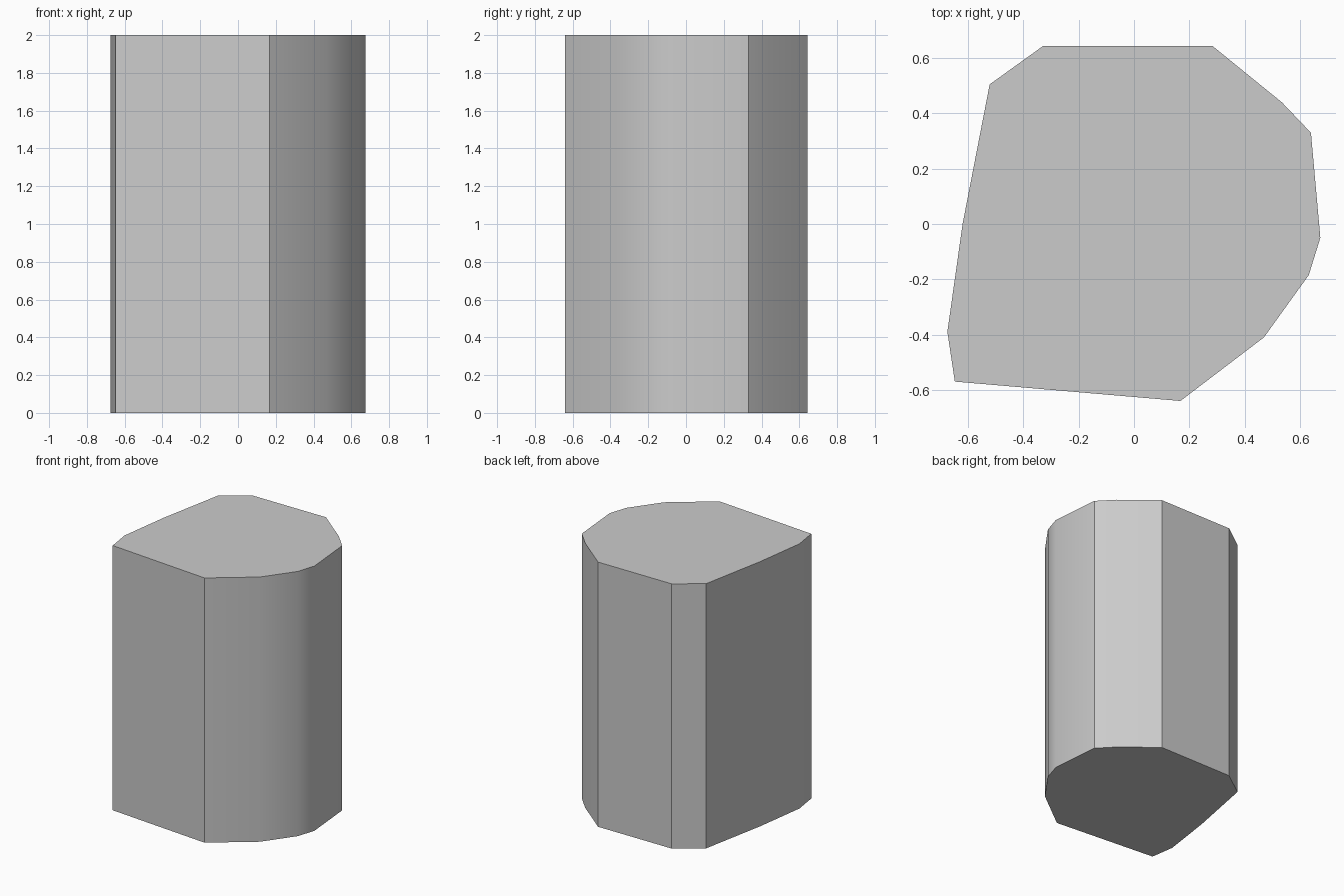
import bpy
import bmesh
import math

cube = bpy.data.objects.get("Cube")
if cube:
    bpy.data.objects.remove(cube, do_unlink=True)

HEIGHT = 2.0

# Outline of the column, clockwise from the back
OUTLINE = [
    (-0.33, 0.643), (0.285, 0.643), (0.535, 0.44), (0.64, 0.33),
    (0.674, -0.05), (0.632, -0.185), (0.47, -0.41), (0.168, -0.64),
    (-0.648, -0.57), (-0.675, -0.39), (-0.62, 0.0), (-0.522, 0.505),
]

# Plain grey material
grey = bpy.data.materials.new("plain_grey")
grey.use_nodes = True
color = (0.6, 0.6, 0.6, 1.0)
grey.diffuse_color = color
grey.node_tree.nodes["Principled BSDF"].inputs["Base Color"].default_value = color

# Column: the outline extruded straight up
bm = bmesh.new()
base = bm.faces.new([bm.verts.new((x, y, 0)) for x, y in OUTLINE])
top = bmesh.ops.extrude_face_region(bm, geom=[base], use_keep_orig=True)
top_verts = [g for g in top["geom"] if isinstance(g, bmesh.types.BMVert)]
bmesh.ops.translate(bm, vec=(0, 0, HEIGHT), verts=top_verts)
bmesh.ops.recalc_face_normals(bm, faces=bm.faces)
mesh = bpy.data.meshes.new("faceted_column")
bm.to_mesh(mesh)
bm.free()
mesh.materials.append(grey)

column = bpy.data.objects.new("faceted_column", mesh)
bpy.context.collection.objects.link(column)

# Smooth the gentle bends, keep the strong corners sharp
bpy.ops.object.select_all(action="DESELECT")
column.select_set(True)
bpy.context.view_layer.objects.active = column
bpy.ops.object.shade_smooth_by_angle(angle=math.radians(30))
